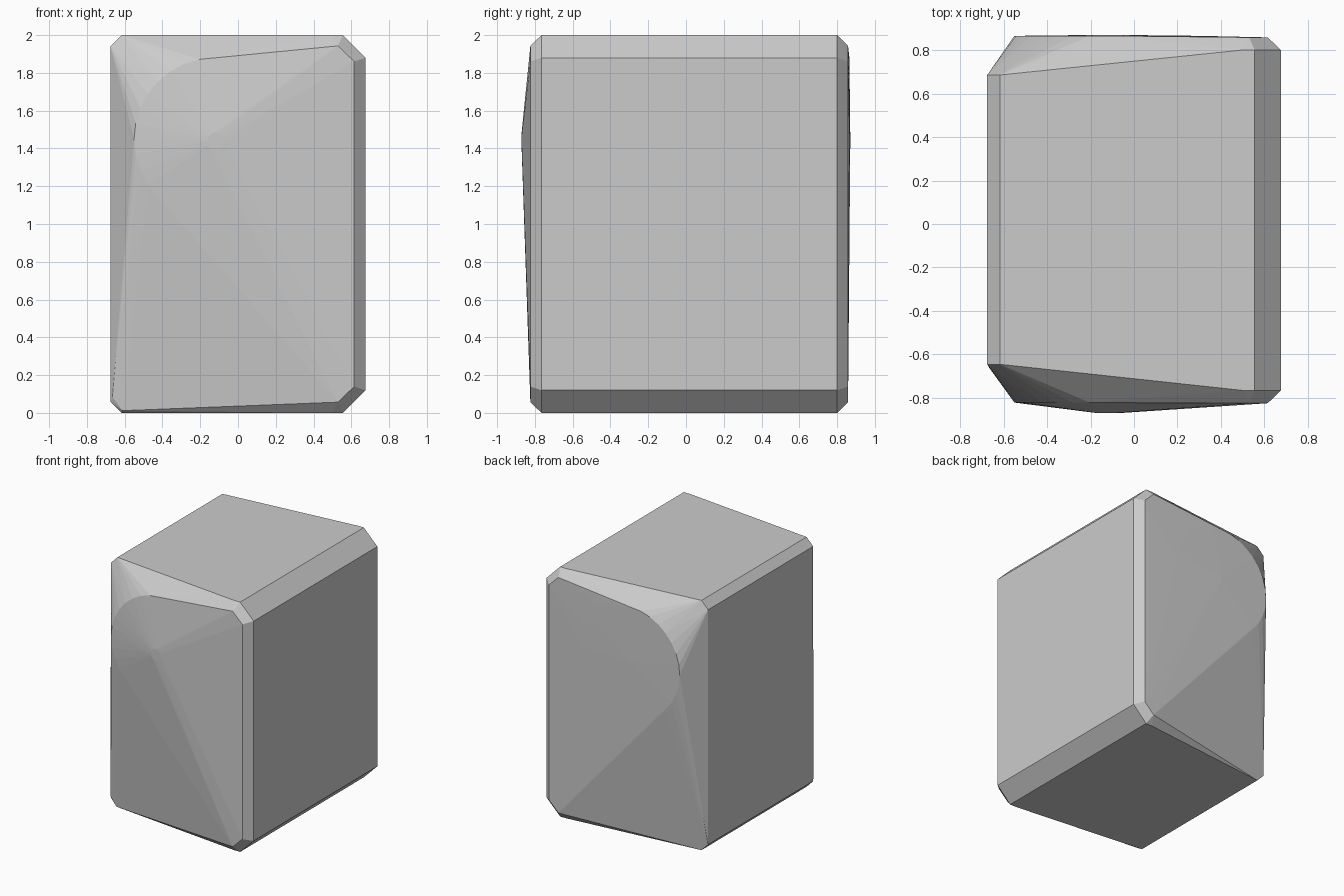
import bpy, bmesh
from math import cos, sin, pi

if "Cube" in bpy.data.objects:
    bpy.data.objects.remove(bpy.data.objects["Cube"])

points = []


def mirrored_z(x, y, inset):
    """Add a point near the bottom and its twin near the top."""
    points.extend([(x, y, inset), (x, y, 2 - inset)])


def disc(x, y, z, radius, count=32):
    for i in range(count):
        a = 2 * pi * i / count
        points.append((x + radius * cos(a), y, z + radius * sin(a)))


# Right side and its wide chamfers, front and back
for edge_y, face_y in ((-0.765, -0.824), (0.80, 0.858)):
    mirrored_z(0.675, edge_y, 0.12)
    mirrored_z(0.555, edge_y, 0)
    mirrored_z(0.50, edge_y, 0)
    mirrored_z(0.615, face_y, 0.14)
    mirrored_z(0.53, face_y, 0.057)

# Left side with narrow chamfers
for y in (-0.645, 0.685):
    mirrored_z(-0.675, y, 0.06)
    mirrored_z(-0.617, y, 0)

# Small lower left bevel on the front
points.extend([(-0.665, -0.662, 0.085), (-0.61, -0.665, 0.012)])

# Round rims and shallow domes on the front and back
disc(-0.12, -0.821, 1.45, 0.43)
disc(-0.12, -0.87, 1.44, 0.045, 12)
disc(-0.12, 0.865, 1.45, 0.43)
points.append((-0.12, 0.87, 1.45))

# Faceted solid wrapped around all the outlines
bm = bmesh.new()
for p in points:
    bm.verts.new(p)
result = bmesh.ops.convex_hull(bm, input=bm.verts[:])
loose = [v for v in bm.verts if not v.link_faces]
bmesh.ops.delete(bm, geom=loose, context='VERTS')
bmesh.ops.dissolve_limit(bm, angle_limit=0.002, verts=bm.verts[:], edges=bm.edges[:])
bmesh.ops.recalc_face_normals(bm, faces=bm.faces[:])
mesh = bpy.data.meshes.new("faceted_block")
bm.to_mesh(mesh)
bm.free()
block = bpy.data.objects.new("faceted_block", mesh)
bpy.context.collection.objects.link(block)
